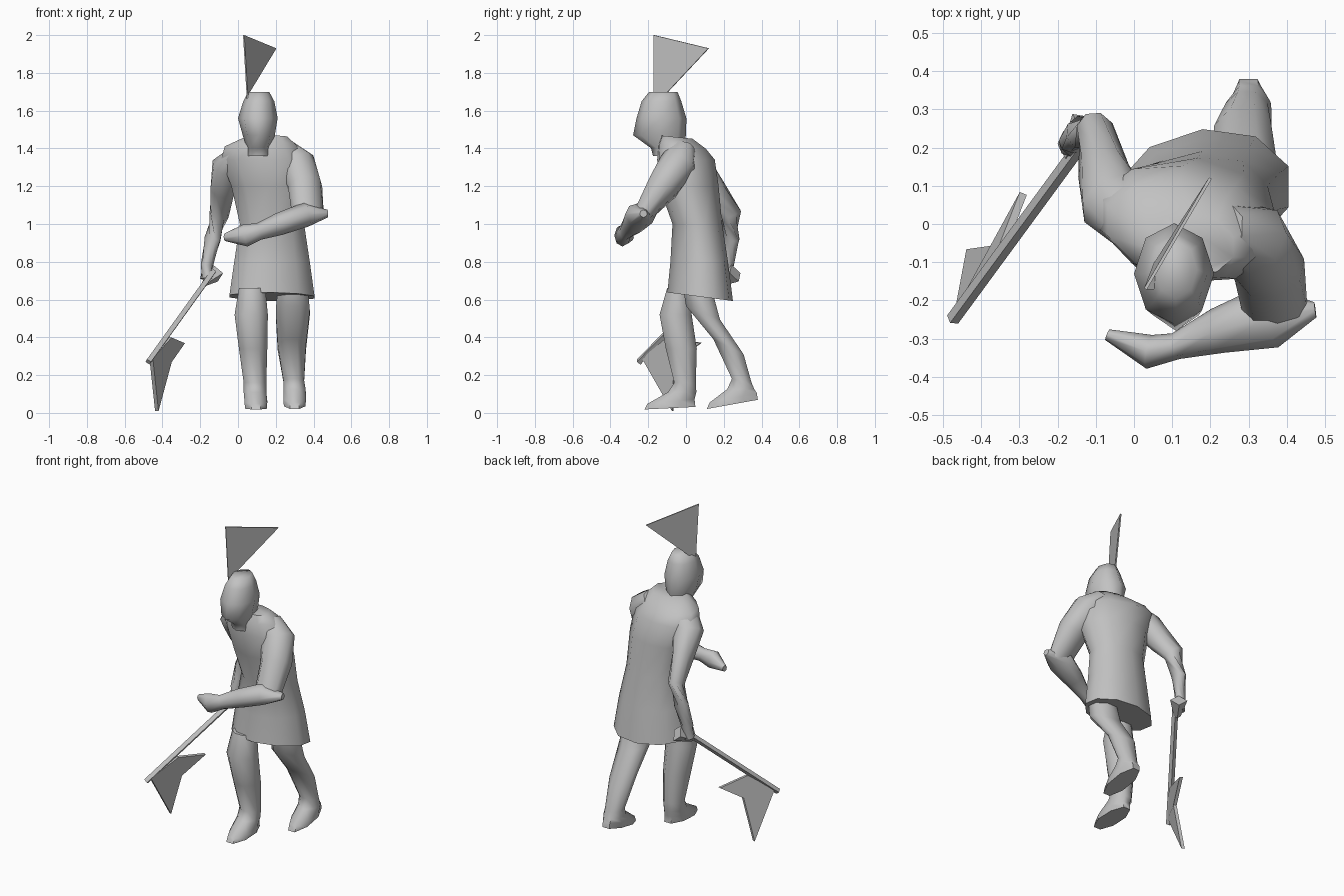
import bpy
import bmesh
import math
from mathutils import Vector

default_cube = bpy.data.objects.get("Cube")
if default_cube:
    bpy.data.objects.remove(default_cube, do_unlink=True)

# One plain grey clay colour
clay = bpy.data.materials.new("light_grey")
clay.use_nodes = True
clay.diffuse_color = (0.54, 0.54, 0.54, 1)
clay.node_tree.nodes["Principled BSDF"].inputs["Base Color"].default_value = clay.diffuse_color


def finish(name, bm, smooth_angle):
    bmesh.ops.recalc_face_normals(bm, faces=bm.faces)
    mesh = bpy.data.meshes.new(name)
    bm.to_mesh(mesh)
    bm.free()
    mesh.materials.append(clay)
    part = bpy.data.objects.new(name, mesh)
    bpy.context.collection.objects.link(part)
    bpy.ops.object.select_all(action="DESELECT")
    part.select_set(True)
    bpy.context.view_layer.objects.active = part
    bpy.ops.object.shade_smooth_by_angle(angle=math.radians(smooth_angle))
    return part


def skin(name, rings, smooth_angle):
    """Join rings of equal length into a closed tube."""
    bm = bmesh.new()
    loops = [[bm.verts.new(point) for point in ring] for ring in rings]
    count = len(loops[0])
    for lower, upper in zip(loops, loops[1:]):
        for i in range(count):
            j = (i + 1) % count
            bm.faces.new((lower[i], lower[j], upper[j], upper[i]))
    bm.faces.new(loops[0])
    bm.faces.new(loops[-1])
    return finish(name, bm, smooth_angle)


def stack(name, stations, sides=8, turn=0.0, smooth_angle=60):
    """Level rings: x, y, z, half width, half depth, slope along y, optional twist."""
    rings = []
    fit = 1 / math.cos(math.tau * turn / sides)
    for x, y, z, width, depth, slope, *twist in stations:
        ring = []
        for i in range(sides):
            angle = math.tau * (i + turn) / sides
            dx = fit * width * math.cos(angle)
            dy = fit * depth * math.sin(angle) + sum(twist) * dx
            ring.append((x + dx, y + dy, z + slope * dy))
        rings.append(ring)
    return skin(name, rings, smooth_angle)


def limb(name, stations, sides=6, smooth_angle=60):
    """Rings square to a path: x, y, z, half width, half height."""
    path = [Vector(station[:3]) for station in stations]
    rings = []
    for k, centre in enumerate(path):
        along = (path[min(k + 1, len(path) - 1)] - path[max(k - 1, 0)]).normalized()
        side = along.cross(Vector((0, 0, 1))).normalized()
        rise = side.cross(along)
        width, height = stations[k][3:]
        ring = []
        for i in range(sides):
            angle = math.tau * i / sides
            ring.append(centre + side * width * math.cos(angle) + rise * height * math.sin(angle))
        rings.append(ring)
    return skin(name, rings, smooth_angle)


def plate(name, outline, thickness):
    """Thin flat blade following a planar outline."""
    points = [Vector(point) for point in outline]
    normal = (points[1] - points[0]).cross(points[2] - points[0]).normalized()
    offset = normal * thickness / 2
    return skin(name, [[p - offset for p in points], [p + offset for p in points]], 20)


# Tunic with a flared skirt; hips and shoulders twist opposite ways
stack("tunic", [
    (0.18, 0.075, 0.615, 0.225, 0.165, -0.13, 0.1),
    (0.18, 0.07, 0.8, 0.2, 0.145, 0, 0.08),
    (0.18, 0.06, 1.0, 0.17, 0.125, 0, 0),
    (0.165, 0.015, 1.2, 0.2, 0.15, 0, -0.1),
    (0.13, 0.0, 1.34, 0.22, 0.145, 0, -0.15),
    (0.12, -0.02, 1.41, 0.19, 0.12, -0.1, -0.15),
    (0.15, -0.05, 1.46, 0.11, 0.08, -0.1, -0.1),
], sides=10, turn=0.5)

# Helmeted head with a pointed front
stack("head", [
    (0.11, -0.1, 1.36, 0.065, 0.075, 0),
    (0.11, -0.1, 1.41, 0.065, 0.085, 0.1),
    (0.11, -0.14, 1.47, 0.085, 0.14, 0),
    (0.105, -0.13, 1.56, 0.105, 0.132, 0),
    (0.11, -0.13, 1.65, 0.082, 0.105, 0),
    (0.11, -0.12, 1.7, 0.055, 0.075, 0),
], smooth_angle=75)

# Crest standing on the helmet
plate("crest", [
    (0.03, -0.17, 2.0), (0.2, 0.12, 1.93), (0.055, -0.105, 1.69), (0.05, -0.17, 1.66),
], 0.008)

# Legs running down into the feet
stack("right_leg", [
    (0.075, -0.04, 0.66, 0.07, 0.06, 0),
    (0.07, -0.055, 0.52, 0.088, 0.085, 0),
    (0.08, -0.025, 0.34, 0.075, 0.082, 0),
    (0.09, -0.005, 0.16, 0.06, 0.057, 0),
    (0.09, -0.02, 0.11, 0.06, 0.075, 0),
    (0.095, -0.08, 0.06, 0.06, 0.125, 0.1),
    (0.095, -0.085, 0.025, 0.058, 0.135, 0.05),
], turn=0.5)
stack("left_leg", [
    (0.29, 0.06, 0.66, 0.08, 0.075, 0),
    (0.29, 0.09, 0.53, 0.09, 0.09, -0.4),
    (0.285, 0.225, 0.35, 0.075, 0.08, -0.5),
    (0.295, 0.295, 0.17, 0.055, 0.052, -0.2),
    (0.3, 0.29, 0.125, 0.058, 0.072, 0),
    (0.3, 0.25, 0.08, 0.06, 0.125, 0.2),
    (0.3, 0.245, 0.045, 0.057, 0.135, 0.18),
], turn=0.5)

# Right arm hanging back, with the hand on the shaft
limb("right_arm", [
    (0.0, 0.02, 1.365, 0.09, 0.055),
    (-0.055, 0.055, 1.3, 0.09, 0.085),
    (-0.08, 0.14, 1.18, 0.068, 0.075),
    (-0.1, 0.24, 1.05, 0.05, 0.06),
    (-0.135, 0.24, 0.92, 0.045, 0.045),
    (-0.165, 0.22, 0.78, 0.03, 0.035),
    (-0.165, 0.21, 0.71, 0.035, 0.035),
], sides=8)

# Left arm bent across the body
limb("left_upper_arm", [
    (0.24, -0.02, 1.4, 0.07, 0.06),
    (0.31, -0.04, 1.32, 0.1, 0.1),
    (0.355, -0.12, 1.2, 0.095, 0.09),
    (0.37, -0.23, 1.05, 0.085, 0.05),
], sides=8)
limb("left_forearm", [
    (0.475, -0.225, 1.055, 0.02, 0.02),
    (0.36, -0.24, 1.05, 0.085, 0.065),
    (0.22, -0.28, 1.0, 0.06, 0.06),
    (0.11, -0.32, 0.96, 0.035, 0.045),
    (0.04, -0.335, 0.94, 0.045, 0.06),
    (-0.07, -0.29, 0.93, 0.015, 0.02),
], sides=8)

# Axe: shaft, flared butt and swept blade
limb("axe_shaft", [
    (-0.13, 0.22, 0.75, 0.018, 0.018),
    (-0.475, -0.25, 0.27, 0.018, 0.018),
], sides=4, smooth_angle=20)
limb("axe_butt", [
    (-0.175, 0.18, 0.69, 0.02, 0.02),
    (-0.12, 0.26, 0.74, 0.05, 0.05),
], sides=4, smooth_angle=20)
plate("axe_blade", [
    (-0.36, -0.1, 0.4), (-0.29, 0.08, 0.37), (-0.36, -0.06, 0.27),
    (-0.43, -0.07, 0.01), (-0.46, -0.23, 0.29),
], 0.02)
